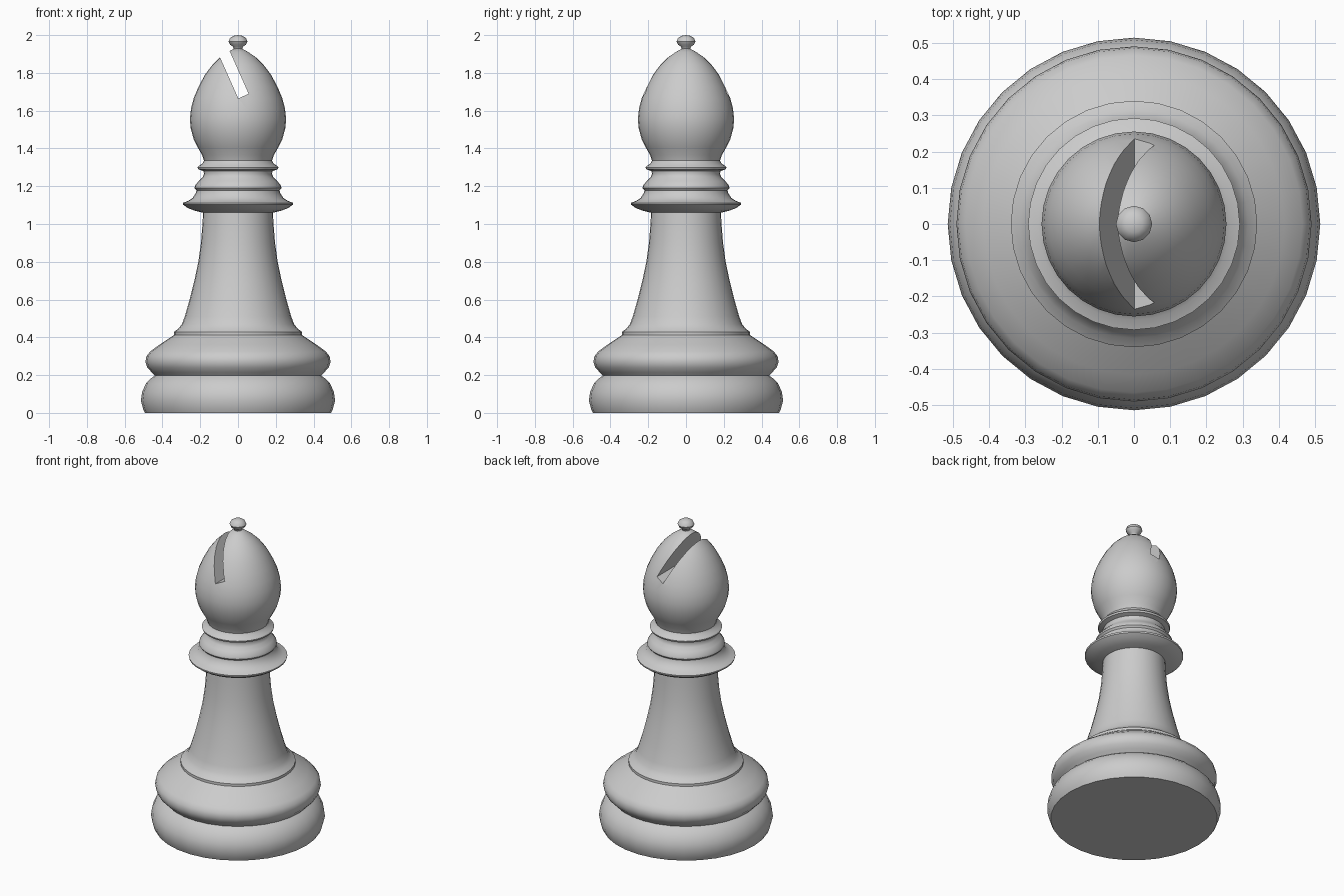
import bpy, bmesh, math
from mathutils import Vector

if "Cube" in bpy.data.objects:
    bpy.data.objects.remove(bpy.data.objects["Cube"])


def smooth(obj, angle=40):
    bpy.ops.object.select_all(action='DESELECT')
    obj.select_set(True)
    bpy.context.view_layer.objects.active = obj
    bpy.ops.object.shade_smooth_by_angle(angle=math.radians(angle))


def lathe(name, profile, sides=32, cap_bottom=False, cap_top=False):
    """Spin an (r, z) profile about z; r = 0 makes a pole."""
    bm = bmesh.new()
    rings = []
    for r, z in profile:
        if r == 0:
            rings.append([bm.verts.new((0, 0, z))] * sides)
        else:
            rings.append([bm.verts.new((r * math.cos(2 * math.pi * i / sides),
                                        r * math.sin(2 * math.pi * i / sides), z))
                          for i in range(sides)])
    for a, b in zip(rings, rings[1:]):
        for i in range(sides):
            j = (i + 1) % sides
            bm.faces.new(list(dict.fromkeys((a[i], a[j], b[j], b[i]))))
    if cap_bottom:
        bm.faces.new(rings[0][::-1])
    if cap_top:
        bm.faces.new(rings[-1])
    bmesh.ops.recalc_face_normals(bm, faces=bm.faces)
    mesh = bpy.data.meshes.new(name)
    bm.to_mesh(mesh)
    bm.free()
    obj = bpy.data.objects.new(name, mesh)
    bpy.context.collection.objects.link(obj)
    return obj


# Base: two rounded rolls with a groove between them
base = lathe("base", [
    (0.493, 0), (0.502, 0.02), (0.514, 0.065), (0.508, 0.11), (0.488, 0.155),
    (0.458, 0.185), (0.44, 0.198), (0.457, 0.215), (0.48, 0.24), (0.49, 0.27),
    (0.485, 0.3), (0.465, 0.325), (0.415, 0.362), (0.34, 0.412)], cap_bottom=True)

# Stem: small foot ring and flared column
stem = lathe("stem", [
    (0.34, 0.412), (0.34, 0.428), (0.315, 0.447), (0.297, 0.47), (0.282, 0.51),
    (0.256, 0.6), (0.231, 0.7), (0.21, 0.8), (0.196, 0.9), (0.188, 1.0),
    (0.185, 1.06)])

# Collar: wide flange, middle bead and thin upper ring
collar = lathe("collar", [
    (0.185, 1.06), (0.225, 1.069), (0.265, 1.084), (0.29, 1.102), (0.292, 1.112),
    (0.265, 1.122), (0.24, 1.138), (0.223, 1.165), (0.22, 1.178), (0.23, 1.19),
    (0.228, 1.203), (0.208, 1.228), (0.188, 1.247), (0.18, 1.265), (0.183, 1.28),
    (0.21, 1.289), (0.214, 1.3), (0.205, 1.309), (0.188, 1.32), (0.18, 1.335)])

# Head: egg shape, closed so the slot can be cut
head = lathe("head", [
    (0.18, 1.335), (0.19, 1.365), (0.213, 1.405), (0.235, 1.45), (0.25, 1.505),
    (0.255, 1.555), (0.249, 1.61), (0.235, 1.665), (0.21, 1.725), (0.175, 1.79),
    (0.135, 1.843), (0.095, 1.882), (0.055, 1.91), (0.022, 1.928)],
    cap_bottom=True, cap_top=True)

# Slot: tilted box cut right through the head along y
tilt = math.radians(-24)
axis = Vector((math.sin(tilt), 0, math.cos(tilt)))
bpy.ops.mesh.primitive_cube_add(size=1, location=Vector((0.029, 0, 1.677)) + axis * 0.25,
                                rotation=(0, tilt, 0))
cutter = bpy.context.object
cutter.name = "slot_cutter"
cutter.scale = (0.06, 0.8, 0.5)
cutter.hide_render = True
cut = head.modifiers.new("slot", 'BOOLEAN')
cut.operation = 'DIFFERENCE'
cut.solver = 'EXACT'
cut.object = cutter
bpy.ops.object.select_all(action='DESELECT')
bpy.context.view_layer.objects.active = head
head.select_set(True)
bpy.ops.object.modifier_apply(modifier=cut.name)
bpy.data.objects.remove(cutter)

# Finial: little flattened ball on top
finial = lathe("finial", [
    (0.022, 1.926), (0.026, 1.938), (0.042, 1.949), (0.05, 1.966),
    (0.042, 1.985), (0.024, 1.996), (0, 2.0)], sides=12)

for part in (base, stem, collar, head, finial):
    smooth(part)
